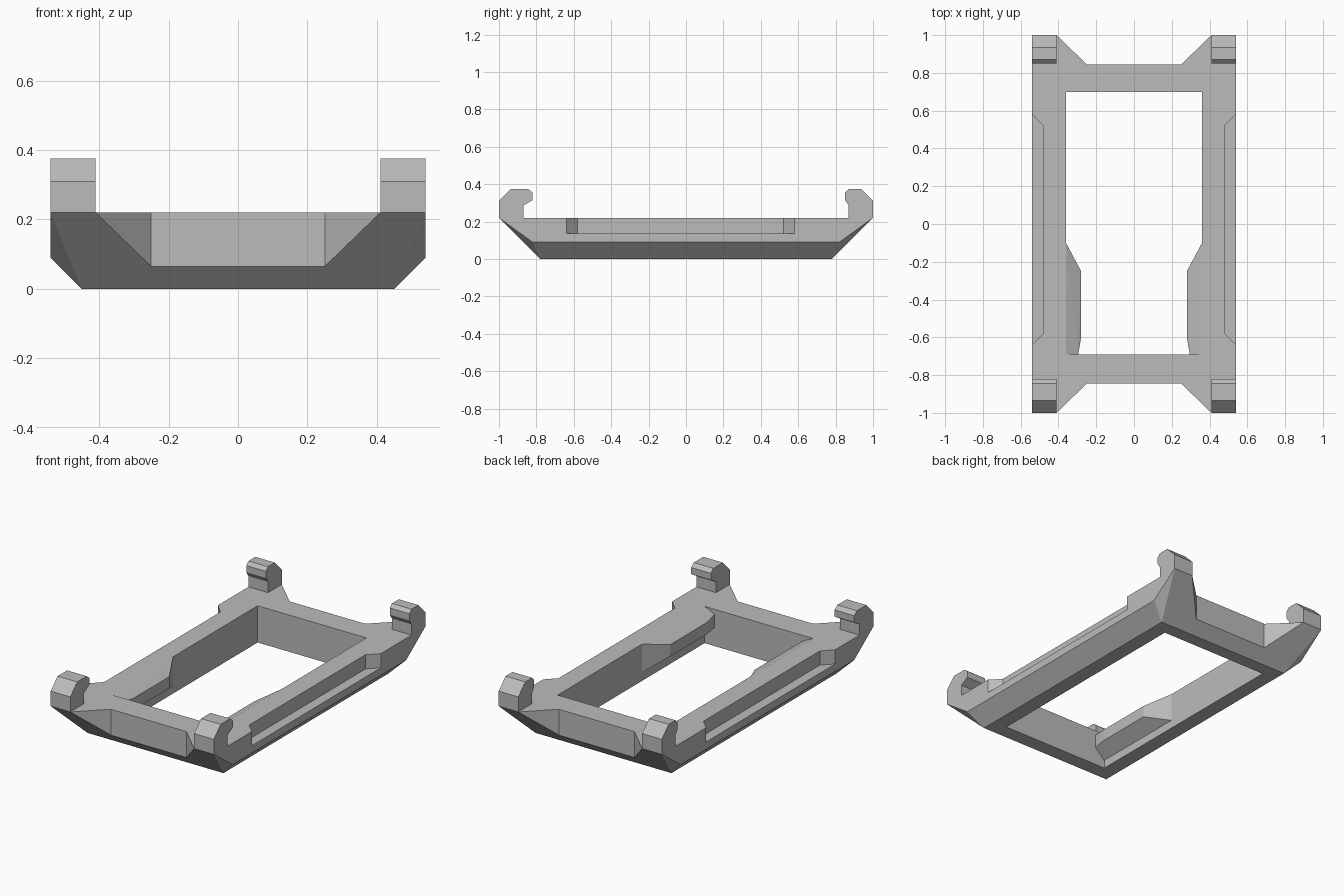
import bpy, bmesh
from mathutils import Vector

if "Cube" in bpy.data.objects:
    bpy.data.objects.remove(bpy.data.objects["Cube"], do_unlink=True)

grey = bpy.data.materials.new("light grey plastic")
grey.use_nodes = True
colour = (0.5, 0.5, 0.5, 1)
grey.diffuse_color = colour
grey.node_tree.nodes["Principled BSDF"].inputs["Base Color"].default_value = colour

TOP = 0.22


def finish(name, bm):
    bmesh.ops.recalc_face_normals(bm, faces=bm.faces)
    mesh = bpy.data.meshes.new(name)
    bm.to_mesh(mesh)
    bm.free()
    mesh.materials.append(grey)
    obj = bpy.data.objects.new(name, mesh)
    bpy.context.collection.objects.link(obj)
    return obj


def hull(name, points):
    bm = bmesh.new()
    for p in points:
        bm.verts.new(p)
    bmesh.ops.convex_hull(bm, input=bm.verts)
    bmesh.ops.dissolve_limit(bm, angle_limit=0.01, verts=bm.verts, edges=bm.edges)
    return finish(name, bm)


def prism(name, points, offset):
    bm = bmesh.new()
    face = bm.faces.new([bm.verts.new(p) for p in points])
    new = bmesh.ops.extrude_face_region(bm, geom=[face], use_keep_orig=True)["geom"]
    moved = [v for v in new if isinstance(v, bmesh.types.BMVert)]
    bmesh.ops.translate(bm, verts=moved, vec=Vector(offset))
    return finish(name, bm)


def cut(target, cutter):
    cutter.hide_render = True
    mod = target.modifiers.new("cut", 'BOOLEAN')
    mod.operation = 'DIFFERENCE'
    mod.solver = 'EXACT'
    mod.object = cutter
    bpy.context.view_layer.objects.active = target
    bpy.ops.object.modifier_apply(modifier=mod.name)
    bpy.data.objects.remove(cutter, do_unlink=True)


# Chamfered tray body with faceted corners
levels = [(0.45, 0.78, 0), (0.54, 0.82, 0.09), (0.54, 1, TOP)]
frame = hull("frame", [(sx * x, sy * y, z) for x, y, z in levels
                       for sx in (-1, 1) for sy in (-1, 1)])

# Central opening
cut(frame, prism("opening_cutter", [(-0.36, -0.69, -1), (0.36, -0.69, -1),
                                    (0.36, 0.7, -1), (-0.36, 0.7, -1)], (0, 0, 2)))

# Flared end recesses
for side in (-1, 1):
    outline = [(-0.41, 1), (-0.25, 0.845), (0.25, 0.845), (0.41, 1), (0.41, 1.2), (-0.41, 1.2)]
    cut(frame, prism("end_cutter", [(x, side * y, -1) for x, y in outline], (0, 0, 2)))

# Long side ledges with angled ends
for side in (-1, 1):
    outline = [(0.48, -0.58), (0.54, -0.64), (0.6, -0.7), (0.6, 0.64), (0.54, 0.58), (0.48, 0.52)]
    cut(frame, prism("ledge_cutter", [(side * x, y, 0.135) for x, y in outline], (0, 0, 1)))

# Inward bulges near the front of the opening
for side, label in ((1, "left"), (-1, "right")):
    points = [(0.36, y, z) for y in (-0.1, -0.69) for z in (0.05, TOP)]
    points += [(0.28, y, z) for y in (-0.25, -0.6) for z in (0.11, 0.18)]
    points += [(0.295, -0.69, z) for z in (0.11, 0.19)]
    hull(label + "_inner_bulge", [(side * x, y, z) for x, y, z in points])

# Corner hooks curling inward
front_hook = [(1, TOP), (1, 0.31), (0.935, 0.375), (0.845, 0.375), (0.82, 0.355),
              (0.82, 0.315), (0.87, 0.285), (0.87, TOP)]
back_hook = [(1, TOP), (1, 0.31), (0.935, 0.375), (0.87, 0.375), (0.85, 0.355),
             (0.85, 0.315), (0.87, 0.285), (0.87, TOP)]
for end, profile, name in ((-1, front_hook, "front"), (1, back_hook, "back")):
    for x, label in ((0.41, "left"), (-0.54, "right")):
        prism(f"{name}_{label}_hook", [(x, end * y, z) for y, z in profile], (0.13, 0, 0))
